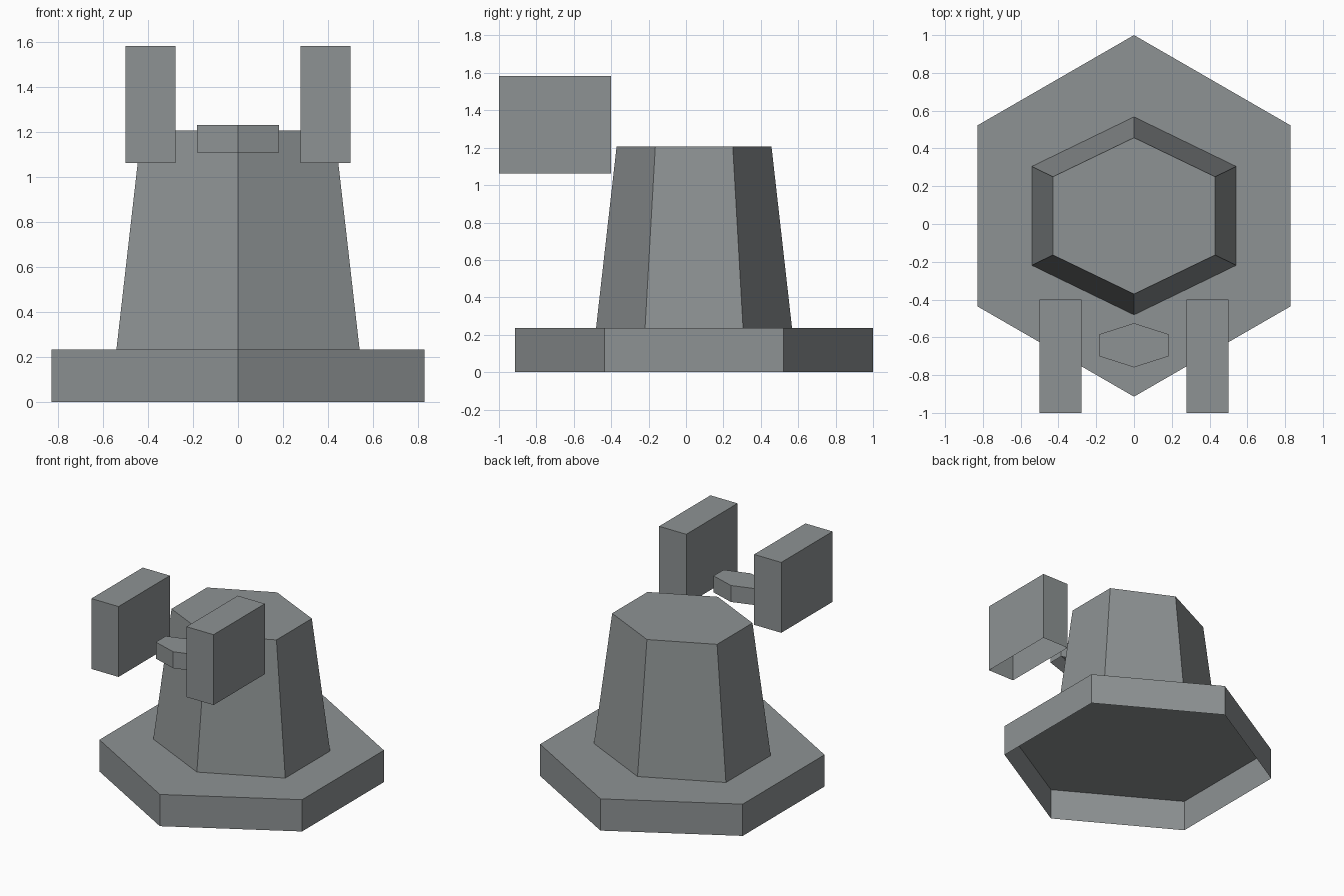
import bpy
import bmesh
import math

if "Cube" in bpy.data.objects:
    bpy.data.objects.remove(bpy.data.objects["Cube"])

grey = bpy.data.materials.new("stone grey")
grey.diffuse_color = (0.27, 0.29, 0.295, 1.0)
grey.use_nodes = True
grey.node_tree.nodes["Principled BSDF"].inputs["Base Color"].default_value = grey.diffuse_color

HEX = [(math.cos(math.radians(90 + 60 * i)), math.sin(math.radians(90 + 60 * i)))
       for i in range(6)]          # points face front and back
SQUARE = [(-1, -1), (1, -1), (1, 1), (-1, 1)]


def shell(name, profile, center, bottom, top, z0, z1):
    """Flat-sided shell with a lid and an open underside; bottom/top are (x, y) scales."""
    cx, cy = center
    bm = bmesh.new()
    low = [bm.verts.new((cx + x * bottom[0], cy + y * bottom[1], z0)) for x, y in profile]
    high = [bm.verts.new((cx + x * top[0], cy + y * top[1], z1)) for x, y in profile]
    n = len(profile)
    for i in range(n):
        j = (i + 1) % n
        bm.faces.new((low[i], low[j], high[j], high[i]))
    bm.faces.new(high)
    mesh = bpy.data.meshes.new(name)
    bm.to_mesh(mesh)
    bm.free()
    mesh.materials.append(grey)
    obj = bpy.data.objects.new(name, mesh)
    bpy.context.collection.objects.link(obj)
    return obj


# Wide plinth and tapered tower share one axis
AXIS = (0, 0.043)
shell("base", HEX, AXIS, (0.958, 0.957), (0.958, 0.957), 0.0, 0.235)
shell("tower", HEX, AXIS, (0.624, 0.524), (0.496, 0.414), 0.235, 1.207)

# Small hub floating between the two side blocks
shell("hub", HEX, (0, -0.642), (0.211, 0.117), (0.211, 0.117), 1.11, 1.232)

# Pair of side blocks in front of the tower
for side, label in ((-1, "left"), (1, "right")):
    shell(label + "_block", SQUARE, (side * 0.389, -0.7), (0.111, 0.3), (0.111, 0.3),
          1.063, 1.584)
